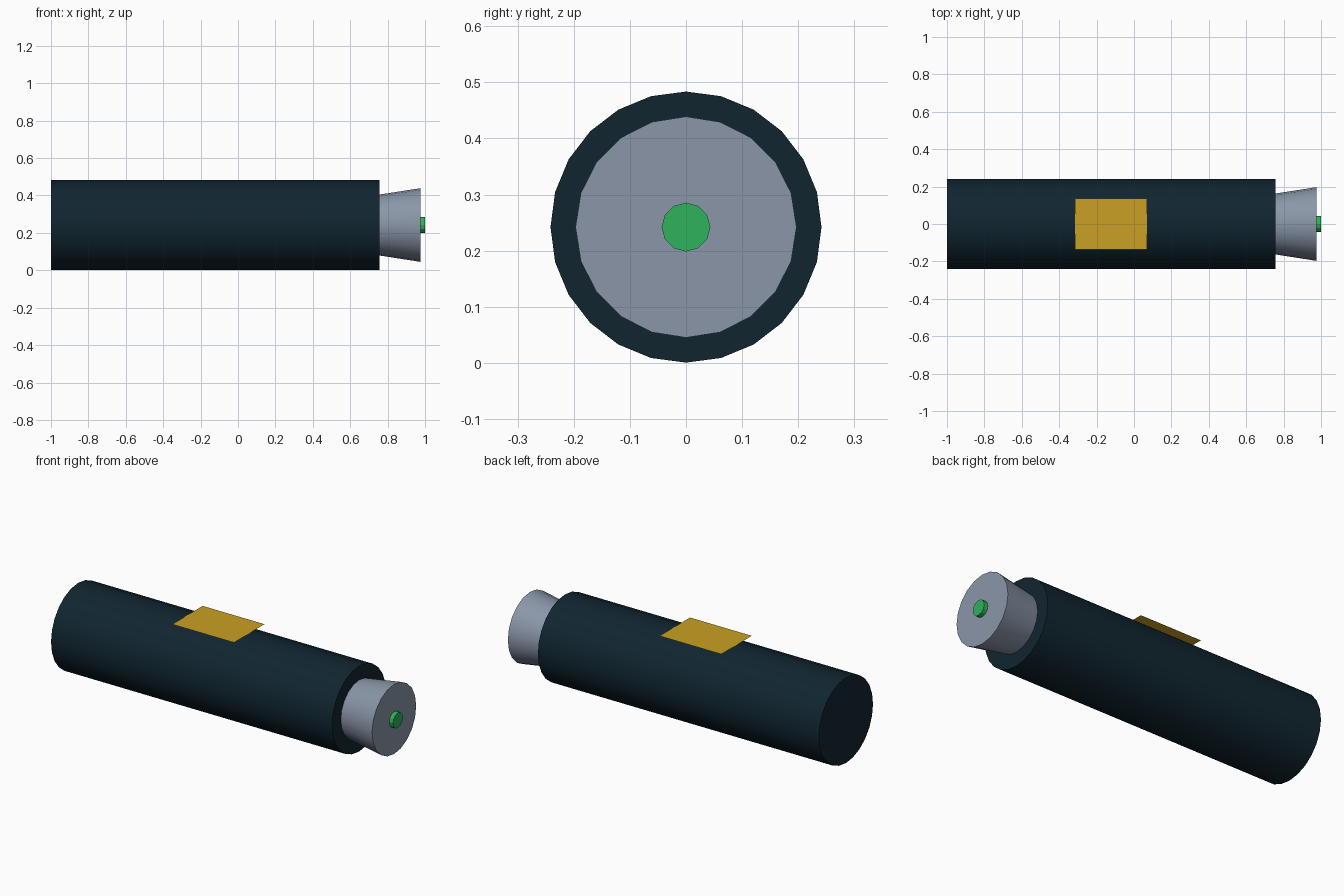
import bpy
import math

if "Cube" in bpy.data.objects:
    bpy.data.objects.remove(bpy.data.objects["Cube"])

AXIS_Z = 0.242


def srgb(r, g, b):
    """Convert 0-255 display values to linear."""
    def lin(c):
        c /= 255
        return c / 12.92 if c <= 0.04045 else ((c + 0.055) / 1.055) ** 2.4
    return (lin(r), lin(g), lin(b), 1.0)


def material(name, rgb):
    mat = bpy.data.materials.new(name)
    mat.diffuse_color = srgb(*rgb)
    mat.use_nodes = True
    mat.node_tree.nodes["Principled BSDF"].inputs["Base Color"].default_value = mat.diffuse_color
    return mat


def turned_part(name, sides, x0, x1, r0, r1, mat, smooth=True):
    """Capped cylinder or cone lying along x, from x0 (radius r0) to x1 (radius r1)."""
    bpy.ops.mesh.primitive_cone_add(
        vertices=sides, radius1=r0, radius2=r1, depth=x1 - x0,
        location=((x0 + x1) / 2, 0, AXIS_Z), rotation=(0, math.pi / 2, 0))
    obj = bpy.context.object
    obj.name = name
    obj.data.materials.append(mat)
    if smooth:
        bpy.ops.object.shade_smooth_by_angle(angle=math.radians(35))
    return obj


navy = material("dark_navy", (16, 37, 48))
grey = material("blue_grey", (138, 150, 168))
green = material("green", (46, 178, 92))
gold = material("gold", (202, 160, 36))

# Main barrel, flared end cap and end button
turned_part("barrel", 24, -1.0, 0.757, 0.2415, 0.2415, navy)
turned_part("flared_cap", 20, 0.757, 0.976, 0.163, 0.197, grey)
turned_part("end_button", 12, 0.976, 1.0, 0.0435, 0.0435, green, smooth=False)

# Flat label sheet resting on top of the barrel
bpy.ops.mesh.primitive_plane_add(size=1, location=(-0.123, 0, 0.4845))
label = bpy.context.object
label.name = "label_sheet"
label.scale = (0.386, 0.272, 1)
label.data.materials.append(gold)
